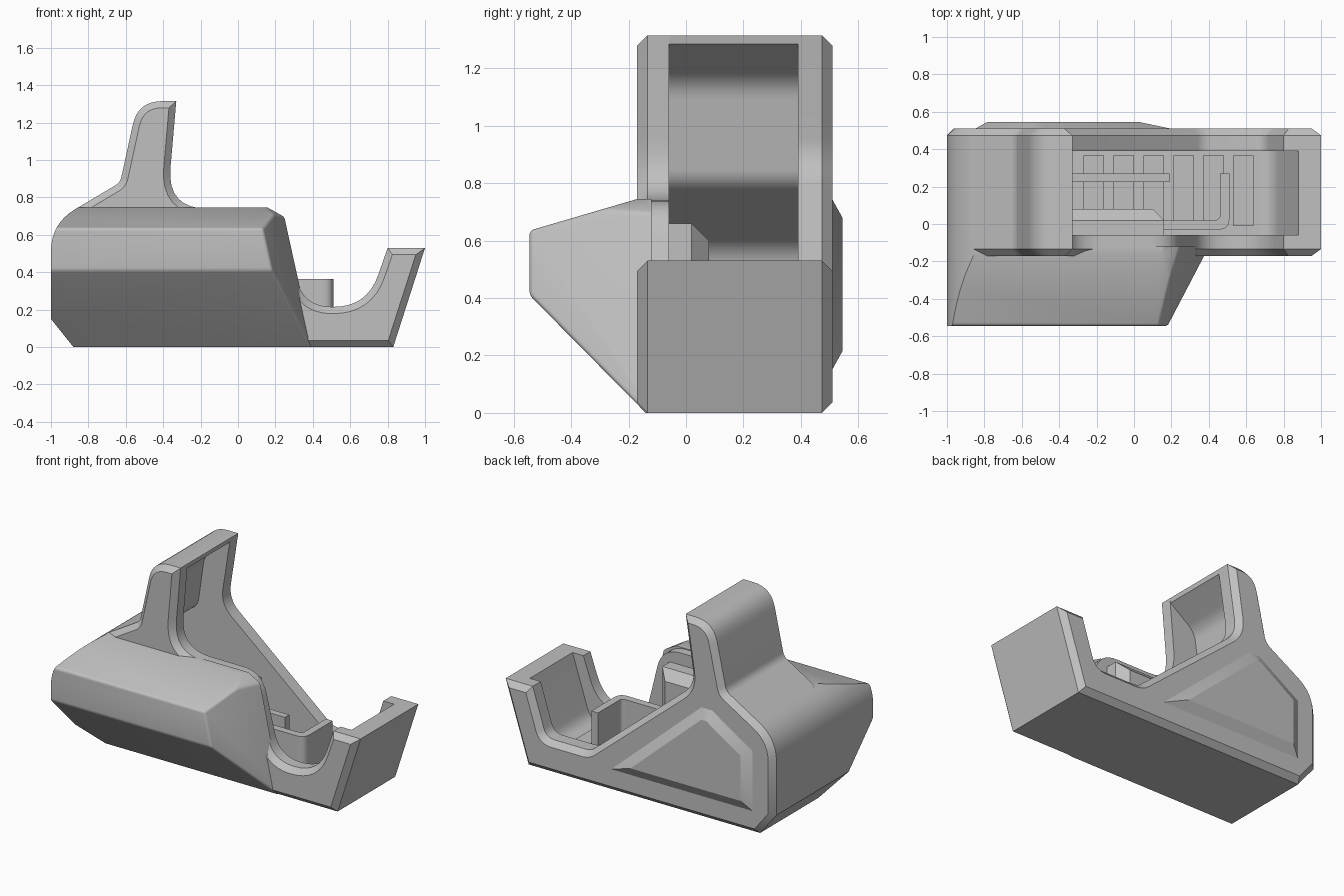
import bpy, bmesh
from mathutils import Vector

if "Cube" in bpy.data.objects:
    bpy.data.objects.remove(bpy.data.objects["Cube"])

grey = bpy.data.materials.new("housing_grey")
grey.use_nodes = True
COLOUR = (0.53, 0.53, 0.53, 1)
grey.diffuse_color = COLOUR
grey.node_tree.nodes["Principled BSDF"].inputs["Base Color"].default_value = COLOUR


def rounded(points, steps=8):
    """Round every corner given as (u, v, cut) by cutting back that distance."""
    out = []
    for i, p in enumerate(points):
        c = Vector(p[:2])
        if len(p) == 2:
            out.append(c)
            continue
        a = c + (Vector(points[i - 1][:2]) - c).normalized() * p[2]
        b = c + (Vector(points[i + 1][:2]) - c).normalized() * p[2]
        for k in range(steps + 1):
            t = k / steps
            out.append(a * (1 - t) ** 2 + c * 2 * t * (1 - t) + b * t * t)
    return out


def finish(bm, name):
    bmesh.ops.recalc_face_normals(bm, faces=bm.faces)
    mesh = bpy.data.meshes.new(name)
    bm.to_mesh(mesh)
    bm.free()
    mesh.materials.append(grey)
    obj = bpy.data.objects.new(name, mesh)
    bpy.context.collection.objects.link(obj)
    bpy.ops.object.select_all(action="DESELECT")
    obj.select_set(True)
    bpy.context.view_layer.objects.active = obj
    bpy.ops.object.shade_smooth_by_angle(angle=0.5)


def prism_mesh(points, axis, start, end, chamfer=0, slope=None):
    """Extrude a profile along an axis; the end cap may be chamfered."""
    place = {"x": lambda u, v, t: (t, u, v),
             "y": lambda u, v, t: (u, t, v),
             "z": lambda u, v, t: (u, v, t)}[axis]
    way = 1 if end > start else -1
    bm = bmesh.new()
    rings = [[bm.verts.new(place(p[0], p[1], t)) for p in points]
             for t in (start, end - way * chamfer)]
    n = len(points)
    for i in range(n):
        j = (i + 1) % n
        bm.faces.new((rings[0][i], rings[0][j], rings[1][j], rings[1][i]))
    bm.faces.new(rings[0])
    cap = bm.faces.new(rings[1])
    bmesh.ops.recalc_face_normals(bm, faces=bm.faces)
    if chamfer:
        bmesh.ops.inset_region(bm, faces=[cap], thickness=slope or chamfer,
                               depth=chamfer, use_even_offset=True)
    return bm


def prism(name, *args, **kw):
    finish(prism_mesh(*args, **kw), name)


def trim(bm, point, normal):
    """Cut away what lies on the normal's side of a plane and close the cut."""
    cut = bmesh.ops.bisect_plane(bm, geom=bm.verts[:] + bm.edges[:] + bm.faces[:],
                                 dist=1e-5, plane_co=point, plane_no=normal, clear_outer=True)
    edges = [g for g in cut["geom_cut"] if isinstance(g, bmesh.types.BMEdge) and g.is_boundary]
    if edges:
        bmesh.ops.holes_fill(bm, edges=edges, sides=0)


# Side profiles: shared outline from tower tip round to the nose
outer = rounded([(-0.33, 1.315), (-0.535, 1.315, 0.13), (-0.63, 0.88, 0.03),
                 (-1, 0.66, 0.15), (-1, 0.15), (-0.88, 0), (0.83, 0), (1, 0.53)])
front_notch = rounded([(0.8, 0.53), (0.69, 0.215, 0.18), (0.35, 0.215, 0.15),
                       (0.22, 0.74, 0.14), (-0.38, 0.74, 0.22), (-0.33, 1.315)])
back_notch = rounded([(0.8, 0.53), (0.7, 0.215, 0.06), (0.37, 0.215, 0.04),
                      (-0.4, 0.86, 0.1), (-0.33, 1.315)])
cavity = rounded([(0.88, 0.53), (0.745, 0.11, 0.08), (-0.94, 0.11), (-0.94, 0.57, 0.08),
                  (-0.57, 0.8, 0.05), (-0.52, 1.15, 0.06), (-0.335, 1.285)])

# Housing: chamfered side walls and the shell between them
prism("front_wall", outer + front_notch[:-1], "y", -0.06, -0.17, chamfer=0.036)
prism("back_wall", outer + back_notch[:-1], "y", 0.39, 0.51, chamfer=0.036)
prism("middle_shell", outer + cavity, "y", -0.06, 0.39)

# Front bulge: slanted right end, softened edges, then the shoulder curve
bulge = prism_mesh([(-0.545, 0.635), (-0.545, 0.41), (-0.14, 0), (-0.12, 0),
                    (-0.12, 0.745), (-0.17, 0.745)], "x", -1, 0.6)
trim(bulge, (0.135, -0.54, 0.635), (1, -0.3, 0.22))
trim(bulge, (0.15, -0.17, 0.745), (0.55, -0.1, 1))
soft = [e for e in bulge.edges
        if min(v.co.y for v in e.verts) < -0.2 and max(v.co.x for v in e.verts) > -0.99
        and e.calc_face_angle(0) > 0.3]
bmesh.ops.bevel(bulge, geom=soft, offset=0.035, segments=4, profile=0.5,
                affect="EDGES", clamp_overlap=True)
shoulder = [p for p in outer if p.x < -0.67 and p.y < 0.9]
for a, b in zip(shoulder, shoulder[1:]):
    d = b - a
    if d.length > 0.001 and abs(d.x) > 0.001:
        trim(bulge, (a.x, 0, a.y), (d.y, 0, -d.x))
finish(bulge, "front_bulge")

# Raised panel on the back
prism("back_panel", [(0.2, 0.15), (-0.47, 0.745), (-0.55, 0.745), (-0.85, 0.55), (-0.85, 0.15)],
      "y", 0.5, 0.545, chamfer=0.036, slope=0.065)

# Inner boss against the front wall, with one corner cut
boss = prism_mesh([(-0.07, 0.1), (-0.07, 0.66), (0.02, 0.66), (0.08, 0.6), (0.08, 0.1)],
                  "x", -0.6, 0.16)
trim(boss, (0.1, 0.08, 0), (1, 1, 0))
finish(boss, "inner_boss")

# Compartment walls on the floor
prism("l_shaped_partition", rounded([(0.1, -0.03), (0.51, -0.03, 0.06), (0.51, 0.27),
                                     (0.46, 0.27), (0.46, 0.02, 0.03), (0.1, 0.02)]),
      "z", 0.1, 0.365)
prism("long_partition", [(-0.6, 0.225), (0.19, 0.225), (0.19, 0.27), (-0.6, 0.27)],
      "z", 0.1, 0.32)

# Floor ribs
for i in range(6):
    x = -0.27 + i * 0.16
    prism(f"floor_rib_{i + 1}", [(x, -0.01), (x + 0.11, -0.01), (x + 0.11, 0.365), (x, 0.365)],
          "z", 0.1, 0.135)
